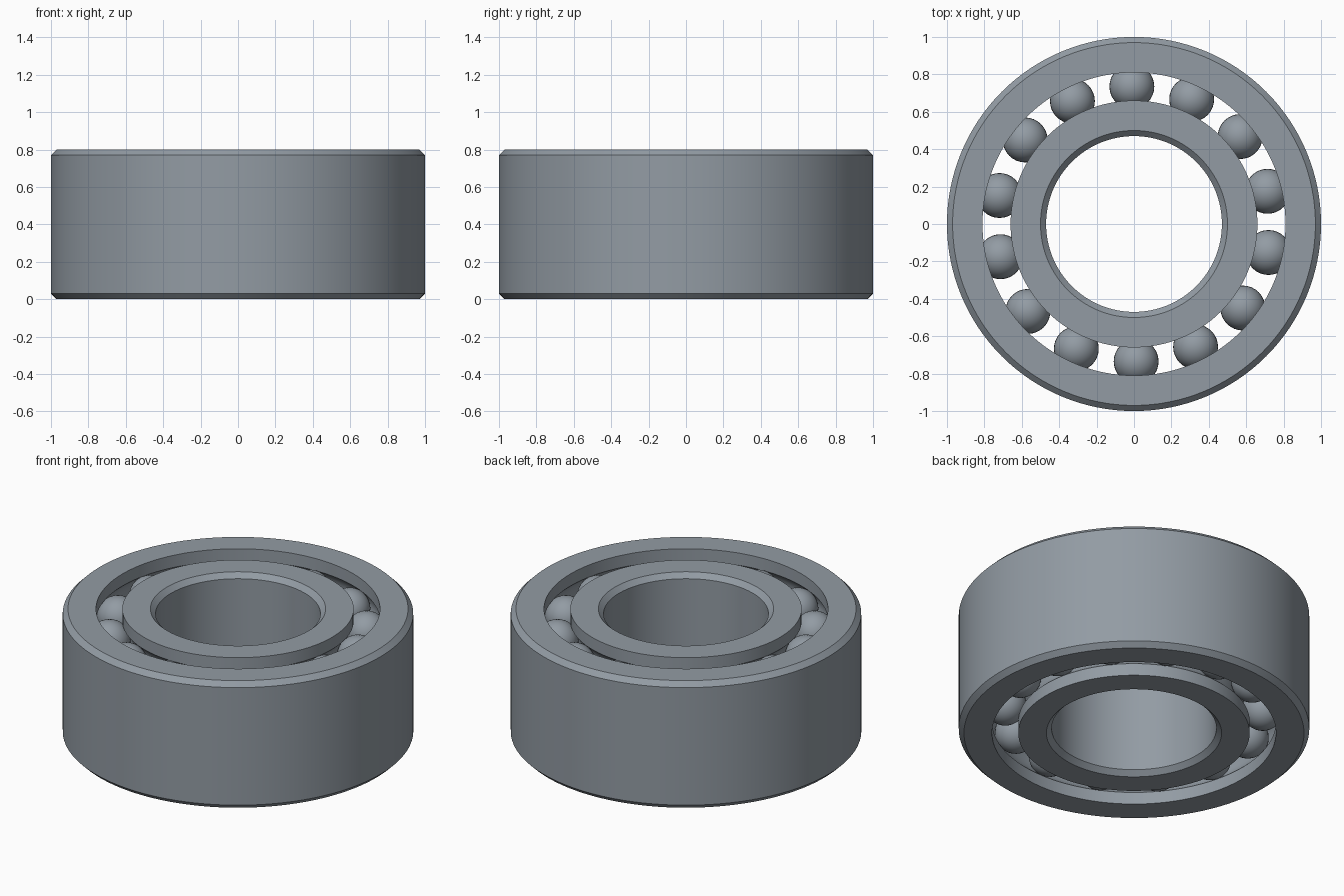
import bpy, math

cube = bpy.data.objects.get("Cube")
if cube:
    bpy.data.objects.remove(cube)

HEIGHT = 0.8
CHAMFER = 0.03
PITCH_R = 0.735        # radius of the ball circle
BALL_R = 0.12
ROWS = (0.17, 0.63)    # heights of the two ball rows
BALLS = 14
SEGMENTS = 128

steel = bpy.data.materials.new("steel grey")
steel.use_nodes = True
colour = (0.29, 0.33, 0.37, 1)
steel.diffuse_color = colour
steel.node_tree.nodes["Principled BSDF"].inputs["Base Color"].default_value = colour


def finish(obj, name):
    obj.name = name
    obj.data.materials.append(steel)
    bpy.ops.object.select_all(action="DESELECT")
    obj.select_set(True)
    bpy.context.view_layer.objects.active = obj
    bpy.ops.object.shade_smooth_by_angle(angle=math.radians(30))


def race_wall(radius):
    """Wall profile from bottom to top with a round groove for each ball row."""
    side = math.copysign(1, radius - PITCH_R)
    half = math.acos(abs(radius - PITCH_R) / BALL_R)
    points = [(radius, 0)]
    for z in ROWS:
        for i in range(13):
            a = half * (i / 6 - 1)
            points.append((PITCH_R + side * BALL_R * math.cos(a), z + BALL_R * math.sin(a)))
    return points + [(radius, HEIGHT)]


def chamfered_wall(radius, inset):
    """Wall profile from bottom to top with chamfered ends."""
    return [(inset, 0), (radius, CHAMFER), (radius, HEIGHT - CHAMFER), (inset, HEIGHT)]


def ring(name, outside, inside):
    """Revolve a closed profile around the z axis."""
    profile = outside + inside[::-1]
    n = len(profile)
    verts, faces = [], []
    for s in range(SEGMENTS):
        a = math.tau * s / SEGMENTS
        verts += [(r * math.cos(a), r * math.sin(a), z) for r, z in profile]
        t = (s + 1) % SEGMENTS
        for i in range(n):
            j = (i + 1) % n
            faces.append((s * n + i, t * n + i, t * n + j, s * n + j))
    mesh = bpy.data.meshes.new(name)
    mesh.from_pydata(verts, [], faces)
    obj = bpy.data.objects.new(name, mesh)
    bpy.context.collection.objects.link(obj)
    finish(obj, name)


# Outer and inner rings
ring("outer_ring", chamfered_wall(1.0, 1.0 - CHAMFER), race_wall(0.81))
ring("inner_ring", race_wall(0.66), chamfered_wall(0.47, 0.47 + CHAMFER))

# Two rows of balls
for row, z in zip(("lower", "upper"), ROWS):
    for k in range(BALLS):
        a = math.radians(90.9) + math.tau * k / BALLS
        bpy.ops.mesh.primitive_uv_sphere_add(
            segments=32, ring_count=16, radius=BALL_R,
            location=(PITCH_R * math.cos(a), PITCH_R * math.sin(a), z))
        finish(bpy.context.object, f"{row}_ball_{k + 1}")
